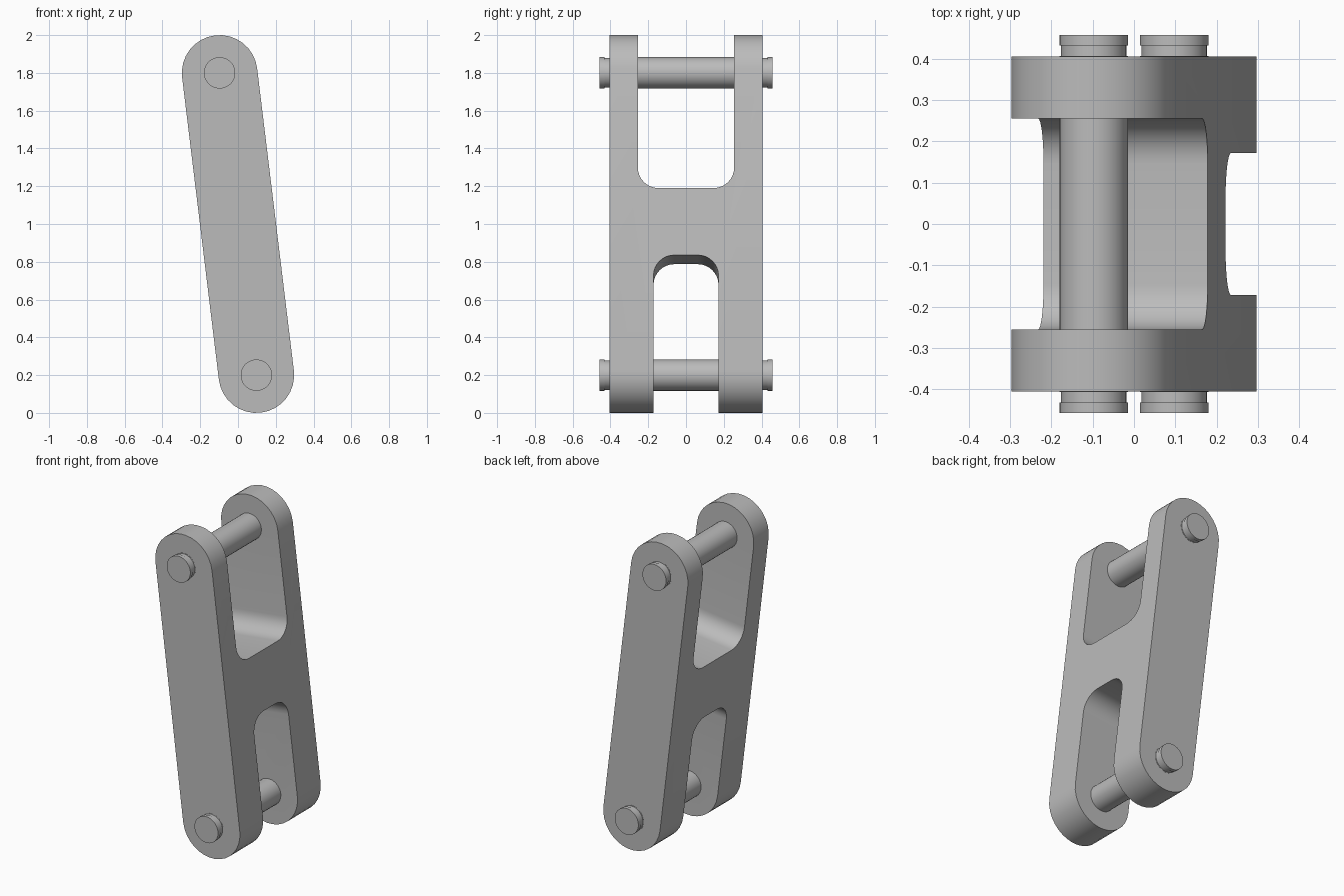
import bpy, math
from math import sin, cos, pi
from mathutils import Matrix, Vector
import bmesh

if "Cube" in bpy.data.objects:
    bpy.data.objects.remove(bpy.data.objects["Cube"], do_unlink=True)

RADIUS = 0.2        # link end radius
REACH = 0.806       # link centre to pin centre
TILT = Matrix.Translation((0, 0, 1)) @ Matrix.Rotation(-0.121, 4, "Y")

grey = bpy.data.materials.new("plain_grey")
grey.use_nodes = True
colour = (0.5, 0.5, 0.5, 1)
grey.diffuse_color = colour
grey.node_tree.nodes["Principled BSDF"].inputs["Base Color"].default_value = colour


def arc(cx, cz, r, start, end, steps):
    angles = [start + (end - start) * i / steps for i in range(steps + 1)]
    return [(cx + r * cos(a), cz + r * sin(a)) for a in angles]


def make_object(name, bm):
    bmesh.ops.recalc_face_normals(bm, faces=bm.faces)
    mesh = bpy.data.meshes.new(name)
    bm.to_mesh(mesh)
    bm.free()
    mesh.materials.append(grey)
    obj = bpy.data.objects.new(name, mesh)
    bpy.context.collection.objects.link(obj)
    return obj


def prism(name, outline, axis, half):
    """Extrude an outline (u, z) symmetrically along the x or y axis."""
    place = (lambda u, z: (-half, u, z)) if axis == "x" else (lambda u, z: (u, -half, z))
    bm = bmesh.new()
    face = bm.faces.new([bm.verts.new(place(u, z)) for u, z in outline])
    top = bmesh.ops.extrude_face_region(bm, geom=[face])["geom"]
    step = Vector((2 * half, 0, 0)) if axis == "x" else Vector((0, 2 * half, 0))
    bmesh.ops.translate(bm, vec=step, verts=[v for v in top if isinstance(v, bmesh.types.BMVert)])
    bm.transform(TILT)
    return make_object(name, bm)


def smooth(obj):
    bpy.ops.object.select_all(action="DESELECT")
    obj.select_set(True)
    bpy.context.view_layer.objects.active = obj
    bpy.ops.object.shade_smooth_by_angle(angle=math.radians(35))


# Round-ended link body
link = prism("link_body", arc(0, REACH, RADIUS, 0, pi, 16)
             + arc(0, -REACH, RADIUS, pi, 2 * pi, 16), "y", 0.405)


# Fork slots with rounded inner corners: wide above, narrow below
def cut_slot(half_width, floor, side, corner=0.11):
    inner = half_width - corner
    centre = floor + side * corner
    outline = (arc(-inner, centre, corner, pi, pi * 1.5, 8)
               + arc(inner, centre, corner, pi * 1.5, pi * 2, 8))
    outline = [(u, centre + side * (z - centre)) for u, z in outline]
    outline += [(half_width, side * 1.2), (-half_width, side * 1.2)]
    cutter = prism("slot_cutter", outline, "x", 0.4)
    cutter.hide_render = True
    mod = link.modifiers.new("slot", "BOOLEAN")
    mod.object, mod.operation, mod.solver = cutter, "DIFFERENCE", "EXACT"
    bpy.context.view_layer.objects.active = link
    bpy.ops.object.modifier_apply(modifier=mod.name)
    bpy.data.objects.remove(cutter, do_unlink=True)


cut_slot(0.255, 0.167, 1)
cut_slot(0.172, -0.19, -1)
smooth(link)


# Pins with a shallow neck just inside each end cap
def make_pin(name, z):
    half = [(0.083, 0.406), (0.079, 0.406), (0.079, 0.432), (0.083, 0.432), (0.083, 0.457)]
    stations = [(r, -y) for r, y in reversed(half)] + half
    bm = bmesh.new()
    rings = [[bm.verts.new((r * cos(a), y, z + r * sin(a)))
              for a in (2 * pi * i / 32 for i in range(32))] for r, y in stations]
    for near, far in zip(rings, rings[1:]):
        for i in range(32):
            j = (i + 1) % 32
            bm.faces.new((near[i], near[j], far[j], far[i]))
    bm.faces.new(rings[0])
    bm.faces.new(rings[-1])
    bm.transform(TILT)
    smooth(make_object(name, bm))


make_pin("upper_pin", REACH)
make_pin("lower_pin", -REACH)
